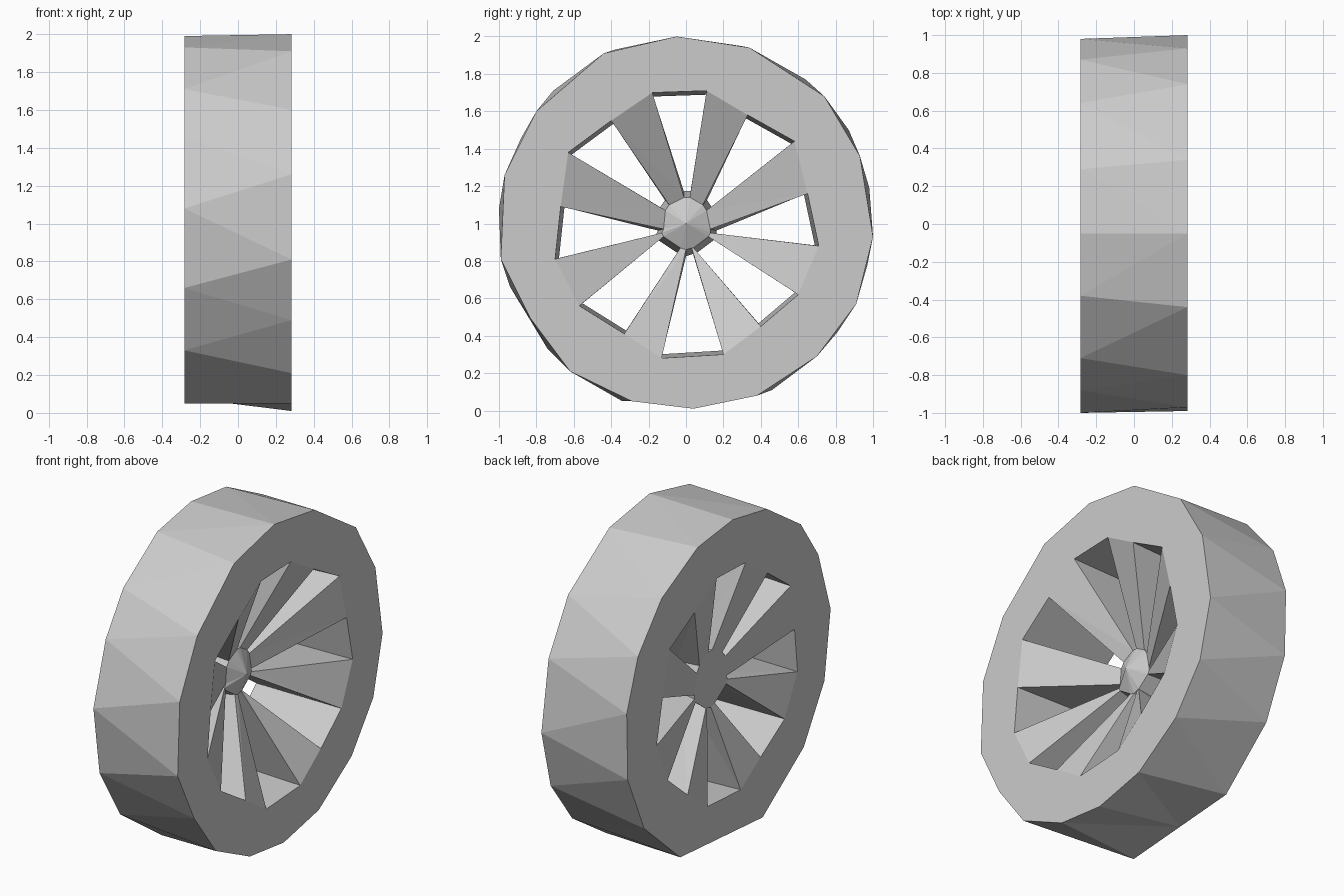
import bpy, bmesh

old = bpy.data.objects.get("Cube")
if old:
    bpy.data.objects.remove(old)

grey = bpy.data.materials.new("plain grey")
grey.use_nodes = True
COLOR = (0.6, 0.6, 0.6, 1)
grey.diffuse_color = COLOR
grey.node_tree.nodes["Principled BSDF"].inputs["Base Color"].default_value = COLOR

HALF = 0.283          # half the wheel width
HUB_FRONT, HUB_BACK, HUB_TIP = 0.0, -0.17, 0.06

# Hand-cut outlines as (y, z), clockwise from the top
outer_front = [(-.05, 2), (.34, 1.94), (.74, 1.68), (.93, 1.36), (1, .93), (.91, .57),
               (.7, .29), (.38, .08), (.04, .01), (-.29, .05), (-.62, .21), (-.83, .49),
               (-.99, .81), (-.97, 1.26), (-.8, 1.6), (-.44, 1.91)]
outer_back = [(-.05, 1.99), (.29, 1.95), (.64, 1.77), (.87, 1.5), (.98, 1.19), (.97, .78),
              (.81, .42), (.46, .11), (.06, .08), (-.34, .05), (-.74, .33), (-.94, .66),
              (-1, 1.08), (-.88, 1.46), (-.71, 1.71), (-.38, 1.93)]
# Window corners, two per window, at the rim and at the hub
hole = [(-.18, 1.7), (.11, 1.71), (.33, 1.58), (.58, 1.44), (.65, 1.16), (.71, .88),
        (.6, .62), (.4, .45), (.2, .3), (-.13, .28), (-.33, .41), (-.57, .56),
        (-.7, .81), (-.67, 1.09), (-.63, 1.38), (-.4, 1.55)]
hub = [(-.01, 1.14), (.02, 1.14), (.09, 1.1), (.11, 1.07), (.13, .97), (.13, .95),
       (.12, .93), (.04, .87), (.03, .87), (0, .86), (-.03, .87), (-.12, .93),
       (-.13, .95), (-.12, .97), (-.11, 1.07), (-.09, 1.1)]
COUNT = len(hole)


def ring(bm, points, x, scale=1):
    """Add one loop of vertices, scaled about the axle."""
    return [bm.verts.new((x, y * scale, 1 + (z - 1) * scale)) for y, z in points]


def strip(bm, a, b, indices):
    """Join two loops with quads at the given steps."""
    for i in indices:
        j = (i + 1) % len(a)
        bm.faces.new((a[i], a[j], b[j], b[i]))


def finish(bm, name):
    bmesh.ops.triangulate(bm, faces=[f for f in bm.faces if len(f.verts) > 3])
    bmesh.ops.recalc_face_normals(bm, faces=bm.faces)
    mesh = bpy.data.meshes.new(name)
    bm.to_mesh(mesh)
    bm.free()
    mesh.materials.append(grey)
    bpy.context.collection.objects.link(bpy.data.objects.new(name, mesh))


# Rim: tread, two flat side walls and the inner wall
bm = bmesh.new()
loops = [ring(bm, outer_front, HALF), ring(bm, outer_back, -HALF),
         ring(bm, hole, -HALF, 0.97), ring(bm, hole, HALF)]
for k in range(4):
    strip(bm, loops[k], loops[(k + 1) % 4], range(COUNT))
finish(bm, "rim")

# Spokes: eight deep wedges, dished at the front, flatter at the back
bm = bmesh.new()
front_out, front_in = ring(bm, hole, HALF), ring(bm, hub, HUB_FRONT)
back_out, back_in = ring(bm, hole, -HALF, 0.97), ring(bm, hub, HUB_BACK, 1.25)
spokes = range(1, COUNT, 2)
strip(bm, front_out, front_in, spokes)
strip(bm, back_out, back_in, spokes)
for i in range(COUNT):
    bm.faces.new((front_out[i], front_in[i], back_in[i], back_out[i]))
finish(bm, "spokes")

# Hub: short drum with a pointed front cap and a flat back
bm = bmesh.new()
front, back = ring(bm, hub, HUB_FRONT), ring(bm, hub, HUB_BACK, 1.25)
strip(bm, front, back, range(COUNT))
bm.faces.new(back)
tip = bm.verts.new((HUB_TIP, 0, 1))
for i in range(COUNT):
    bm.faces.new((front[i], front[(i + 1) % COUNT], tip))
finish(bm, "hub")
